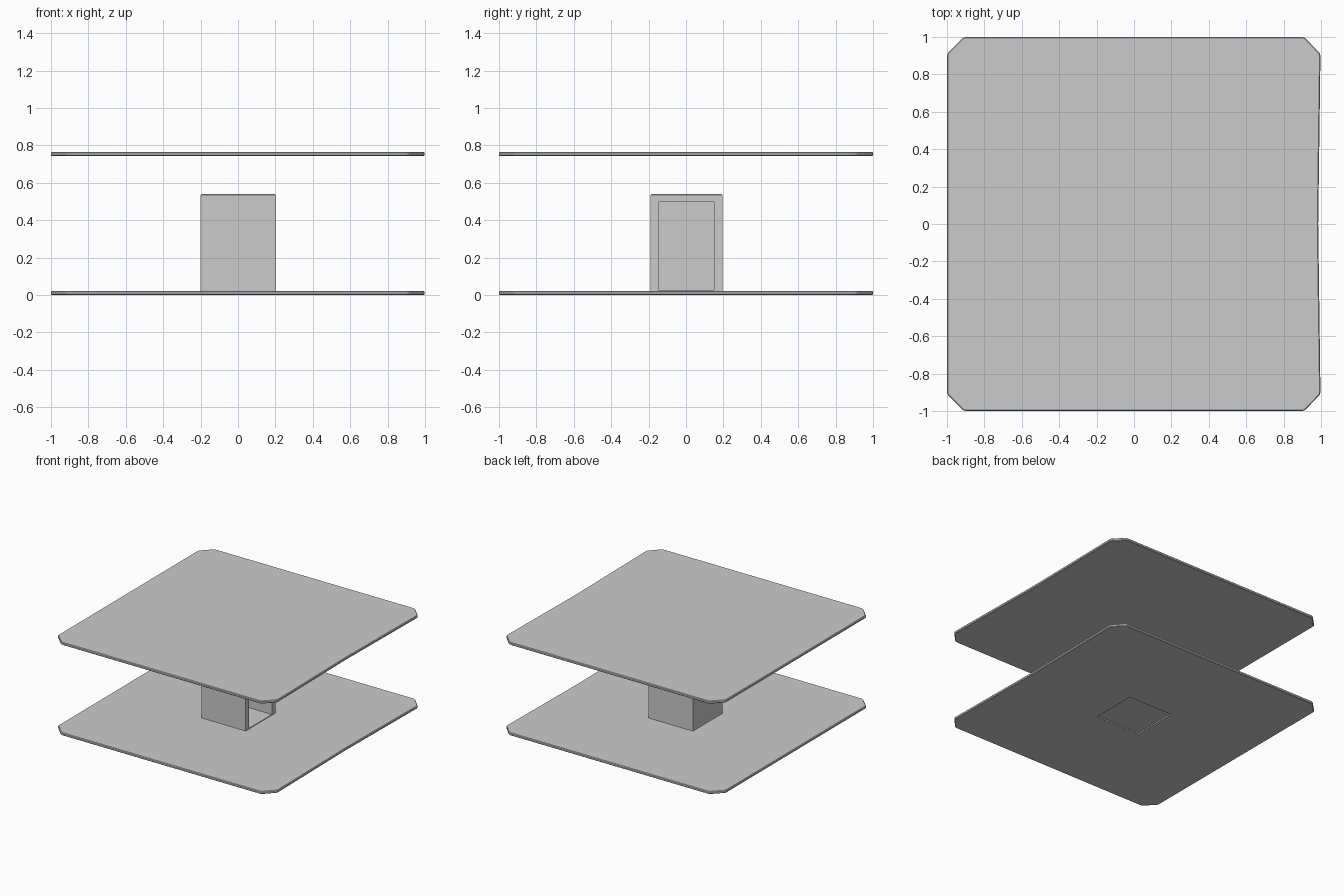
import bpy, bmesh

if "Cube" in bpy.data.objects:
    bpy.data.objects.remove(bpy.data.objects["Cube"])


def finish(name, bm):
    bmesh.ops.recalc_face_normals(bm, faces=bm.faces)
    mesh = bpy.data.meshes.new(name)
    bm.to_mesh(mesh)
    bm.free()
    obj = bpy.data.objects.new(name, mesh)
    bpy.context.collection.objects.link(obj)
    return obj


def plate(name, z0, z1):
    # Clipped square with a faintly bowed right edge and softened rims
    c = 0.91
    outline = [(-c, -1), (c, -1), (0.997, -c), (0.985, 0), (0.997, c),
               (c, 1), (-c, 1), (-1, c), (-1, -c)]
    bm = bmesh.new()
    face = bm.faces.new([bm.verts.new((x, y, z0)) for x, y in outline])
    side = bmesh.ops.extrude_face_region(bm, geom=[face])
    for v in side["geom"]:
        if isinstance(v, bmesh.types.BMVert):
            v.co.z = z1
    corners = [e for e in bm.edges
               if abs(e.verts[0].co.z - e.verts[1].co.z) > 0.001
               and abs(e.verts[0].co.y) > 0.1]
    bmesh.ops.bevel(bm, geom=corners, offset=0.012, segments=2, profile=0.5, affect='EDGES')
    rims = [e for e in bm.edges if abs(e.verts[0].co.z - e.verts[1].co.z) < 0.001]
    bmesh.ops.bevel(bm, geom=rims, offset=0.005, segments=1, profile=0.5, affect='EDGES')
    return finish(name, bm)


def box(name, lo, hi, top_bevel=0.0):
    bm = bmesh.new()
    bmesh.ops.create_cube(bm, size=1)
    for v in bm.verts:
        v.co = [(l + h) / 2 + c * (h - l) for l, h, c in zip(lo, hi, v.co)]
    if top_bevel:
        top = [e for e in bm.edges if all(v.co.z > hi[2] - 0.001 for v in e.verts)]
        bmesh.ops.bevel(bm, geom=top, offset=top_bevel, segments=1, profile=0.5, affect='EDGES')
    return finish(name, bm)


def cut(target, cutter):
    mod = target.modifiers.new("cut", 'BOOLEAN')
    mod.operation = 'DIFFERENCE'
    mod.solver = 'EXACT'
    mod.object = cutter
    cutter.hide_render = True
    cutter.hide_set(True)


# Upper and lower plates
plate("upper_plate", 0.743, 0.765)
lower = plate("lower_plate", 0.0, 0.022)

# Square opening in the lower plate where the housing sits
cut(lower, box("plate_cutter", (-0.2, -0.19, -0.1), (0.203, 0.195, 0.1)))

# Housing, hollow and open toward +x
housing = box("housing", (-0.2, -0.19, 0.01), (0.203, 0.195, 0.54), 0.006)
cut(housing, box("housing_cutter", (-0.16, -0.147, 0.028), (0.3, 0.151, 0.497)))
